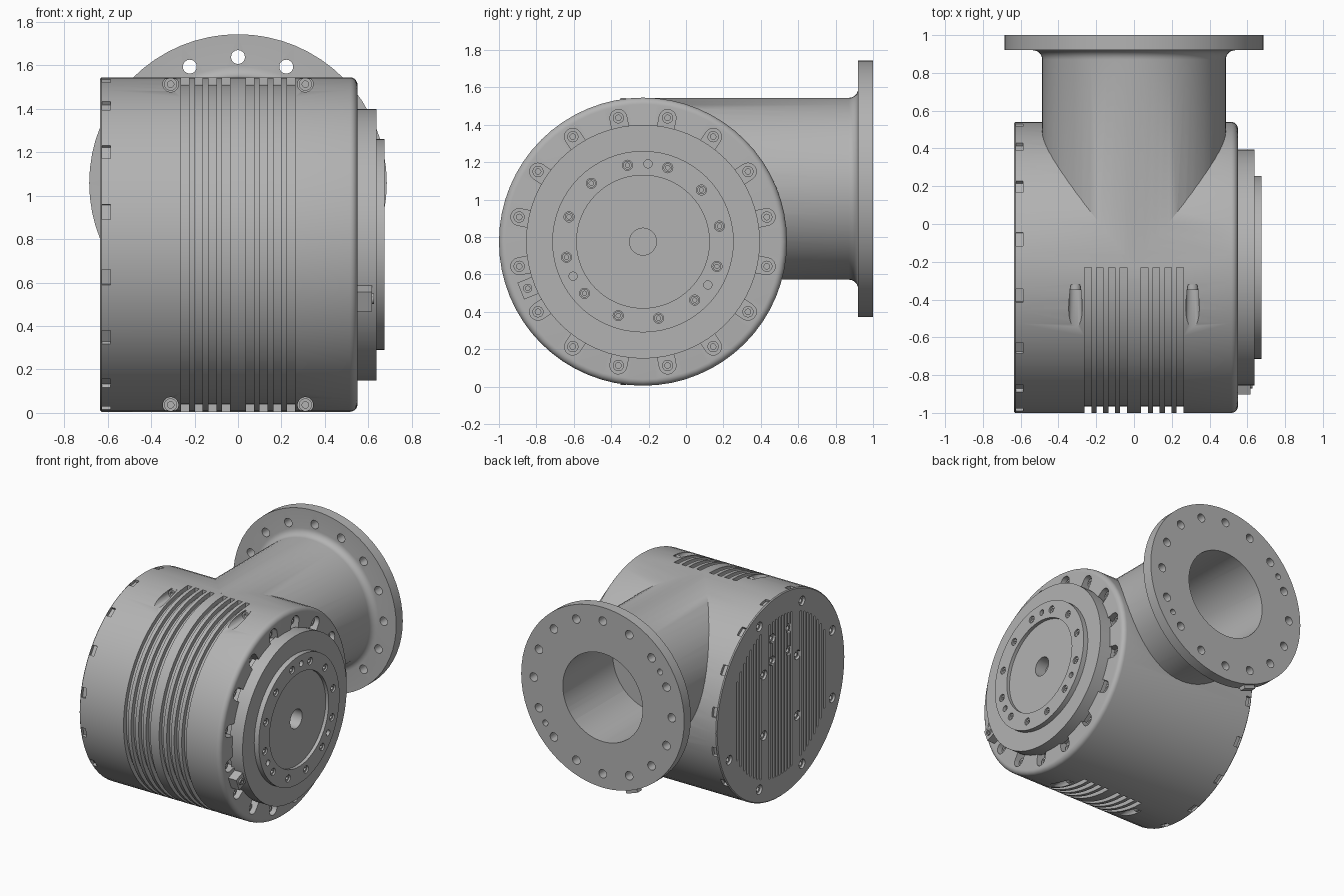
import bpy, bmesh
from math import pi, cos, sin, sqrt, radians
from mathutils import Matrix, Vector

if "Cube" in bpy.data.objects:
    bpy.data.objects.remove(bpy.data.objects["Cube"])

metal = bpy.data.materials.new("plain grey metal")
metal.use_nodes = True
metal.diffuse_color = (0.45, 0.45, 0.45, 1)
metal.node_tree.nodes["Principled BSDF"].inputs["Base Color"].default_value = (0.45, 0.45, 0.45, 1)

T = Matrix.Translation
# Drum frame: local z runs along world x; neck frame: local z runs along world y
DRUM = T((0, -0.23, 0.775)) @ Matrix(((0, 0, 1, 0), (1, 0, 0, 0), (0, 1, 0, 0), (0, 0, 0, 1)))
NECK = T((0, 0, 1.058)) @ Matrix.Rotation(-pi / 2, 4, 'X')
FLIP = Matrix.Rotation(pi, 4, 'X')


def lathe(bm, profile, frame, segs=64):
    """Revolve (radius, height) points around the local z of a frame."""
    rows = []
    for r, t in profile:
        if r == 0:
            rows.append([bm.verts.new(frame @ Vector((0, 0, t)))] * segs)
        else:
            rows.append([bm.verts.new(frame @ Vector((r * cos(2 * pi * i / segs),
                                                      r * sin(2 * pi * i / segs), t)))
                         for i in range(segs)])
    for a, b in zip(rows, rows[1:]):
        for i in range(segs):
            j = (i + 1) % segs
            bm.faces.new(dict.fromkeys((a[i], a[j], b[j], b[i])))


def rod(bm, radius, low, high, frame, segs=20):
    lathe(bm, [(0, low), (radius, low), (radius, high), (0, high)], frame, segs)


def prism(bm, points, low, high, frame):
    """Extrude a flat outline along the local z of a frame."""
    a = [bm.verts.new(frame @ Vector((x, y, low))) for x, y in points]
    b = [bm.verts.new(frame @ Vector((x, y, high))) for x, y in points]
    bm.faces.new(a)
    bm.faces.new(b)
    for i in range(len(a)):
        j = (i + 1) % len(a)
        bm.faces.new((a[i], a[j], b[j], b[i]))


def rect(x0, x1, y0, y1):
    return [(x0, y0), (x1, y0), (x1, y1), (x0, y1)]


def finish(name, bm):
    bmesh.ops.recalc_face_normals(bm, faces=bm.faces)
    mesh = bpy.data.meshes.new(name)
    bm.to_mesh(mesh)
    bm.free()
    obj = bpy.data.objects.new(name, mesh)
    bpy.context.collection.objects.link(obj)
    mesh.materials.append(metal)
    return obj


def combine(target, bm, operation='DIFFERENCE'):
    tool = finish("helper", bm)
    tool.hide_render = True
    mod = target.modifiers.new("combine", 'BOOLEAN')
    mod.operation, mod.solver, mod.object = operation, 'EXACT', tool
    bpy.context.view_layer.objects.active = target
    bpy.ops.object.modifier_apply(modifier=mod.name)
    bpy.data.objects.remove(tool)


def ring(count, radius, offset=0.0):
    """Local frames around a circle, local x pointing outward."""
    return [Matrix.Rotation(radians(offset) + 2 * pi * i / count, 4, 'Z') @ T((radius, 0, 0))
            for i in range(count)]


def screw(bm, frame, radius=0.03, height=0.03):
    """Screw head with a socket."""
    s = radius * 0.5
    lathe(bm, [(0, height - 0.02), (s, height - 0.02), (s, height),
               (radius, height), (radius, 0), (0, 0)], frame, 18)


screws = bmesh.new()

# Drum with rounded edge on one end
bm = bmesh.new()
fillet = [(0.735 + 0.035 * cos(a), 0.515 + 0.035 * sin(a)) for a in [i * pi / 12 for i in range(7)]]
lathe(bm, [(0, -0.635), (0.763, -0.635), (0.77, -0.628)] + fillet + [(0, 0.55)], DRUM)
housing = finish("housing", bm)

# Neck and its flange with a small flare between them
bm = bmesh.new()
flare = [(0.536 - 0.05 * cos(a), 0.87 + 0.05 * sin(a)) for a in [i * pi / 12 for i in range(7)]]
lathe(bm, [(0, -0.2), (0.486, -0.2)] + flare + [(0.685, 0.92), (0.685, 1), (0, 1)], NECK)
combine(housing, bm, 'UNION')

# Bore, flange bolt holes and two locating holes
bm = bmesh.new()
rod(bm, 0.335, 0.4, 1.1, NECK, 64)
for m in ring(16, 0.58):
    rod(bm, 0.032, 0.85, 1.1, NECK @ m)
for m in ring(2, 0.58, 33.75):
    rod(bm, 0.022, 0.95, 1.1, NECK @ m)
combine(housing, bm)

# Cooling grooves around the front half
bm = bmesh.new()
arc = [pi / 2 + pi * i / 32 for i in range(33)]
sector = [(0.82 * cos(a), 0.82 * sin(a)) for a in arc] + \
         [(0.737 * cos(a), 0.737 * sin(a)) for a in reversed(arc)]
for side in (-1, 1):
    for i in range(4):
        x = side * (0.055 + 0.063 * i)
        prism(bm, sector, x - 0.018, x + 0.018, DRUM)

# Rim notches
for m in ring(16, 0.77, 11.25):
    prism(bm, rect(-0.022, 0.05, -0.036, 0.036), -0.626, -0.588, DRUM @ m)

# Front screw channels, top and bottom
for x in (-0.31, 0.31):
    for z in (1.513, 0.037):
        m = T((x, 0, z)) @ Matrix.Rotation(-pi / 2, 4, 'X')
        rod(bm, 0.036, -1.1, -0.32, m)
        screw(screws, m @ T((0, 0, -0.32)) @ FLIP)

# Rounded screw pockets around the output end
slot = [(-0.07, -0.045)] + [(0.045 * cos(a), 0.045 * sin(a))
                            for a in [-pi / 2 + pi * i / 10 for i in range(11)]] + [(-0.07, 0.045)]
for m in ring(16, 0.675, 11.25):
    prism(bm, slot, 0.49, 0.6, DRUM @ m)
    screw(screws, DRUM @ m @ T((0, 0, 0.49)))
combine(housing, bm)

# Grille slots on the closed end
bm = bmesh.new()
half = [0.018 + 0.037 * i for i in range(4)] + [0.24 + 0.04 * i for i in range(8)]
for y in half + [-v for v in half]:
    h = sqrt(0.6 ** 2 - y * y)
    prism(bm, rect(y - 0.009, y + 0.009, -h, h), -0.7, -0.6, DRUM)
combine(housing, bm)

# Screws on the closed end
bm = bmesh.new()
spots = [T((sx * 0.2, sz * 0.23, 0)) for sx in (-1, 1) for sz in (-1, 1)]
spots += [T((sx * 0.1, z, 0)) for sx in (-1, 1) for z in (0.3, 0.47)]
for m in ring(8, 0.67, 22.5) + spots:
    rod(bm, 0.035, -0.7, -0.59, DRUM @ m)
    screw(screws, DRUM @ m @ T((0, 0, -0.59)) @ FLIP)
combine(housing, bm)

# Output disc: two steps, shallow recess and central hole
bm = bmesh.new()
lathe(bm, [(0, 0.53), (0.625, 0.53), (0.625, 0.637), (0.485, 0.637), (0.485, 0.675),
           (0.355, 0.675), (0.355, 0.65), (0.072, 0.65), (0.072, 0.56), (0, 0.56)], DRUM)
disc = finish("output_disc", bm)
bm = bmesh.new()
for m in ring(12, 0.417, 11.5):
    rod(bm, 0.027, 0.64, 0.7, DRUM @ m)
    screw(screws, DRUM @ m @ T((0, 0, 0.64)), 0.023, 0.025)
for m in ring(3, 0.417, 86.3):
    rod(bm, 0.022, 0.65, 0.7, DRUM @ m)
combine(disc, bm)

# Small plug beside the disc
bm = bmesh.new()
plug = DRUM @ Matrix.Rotation(radians(202), 4, 'Z') @ T((0.665, 0, 0))
prism(bm, rect(-0.045, 0.04, -0.048, 0.048), 0.54, 0.617, plug)
plug_box = finish("side_plug", bm)
screw(screws, plug @ T((0, 0, 0.6)), 0.024, 0.027)

# Locating tab under the neck flange
bm = bmesh.new()
tab = NECK @ Matrix.Rotation(radians(109.5), 4, 'Z') @ T((0.685, 0, 0))
prism(bm, rect(-0.03, 0.025, -0.05, 0.05), 0.935, 0.985, tab)
tab_obj = finish("flange_tab", bm)

screw_obj = finish("screws", screws)

# Smooth curved walls, keep edges crisp
bpy.ops.object.select_all(action='DESELECT')
for obj in (housing, disc, plug_box, tab_obj, screw_obj):
    obj.select_set(True)
    bpy.context.view_layer.objects.active = obj
bpy.ops.object.shade_smooth_by_angle(angle=radians(30))
